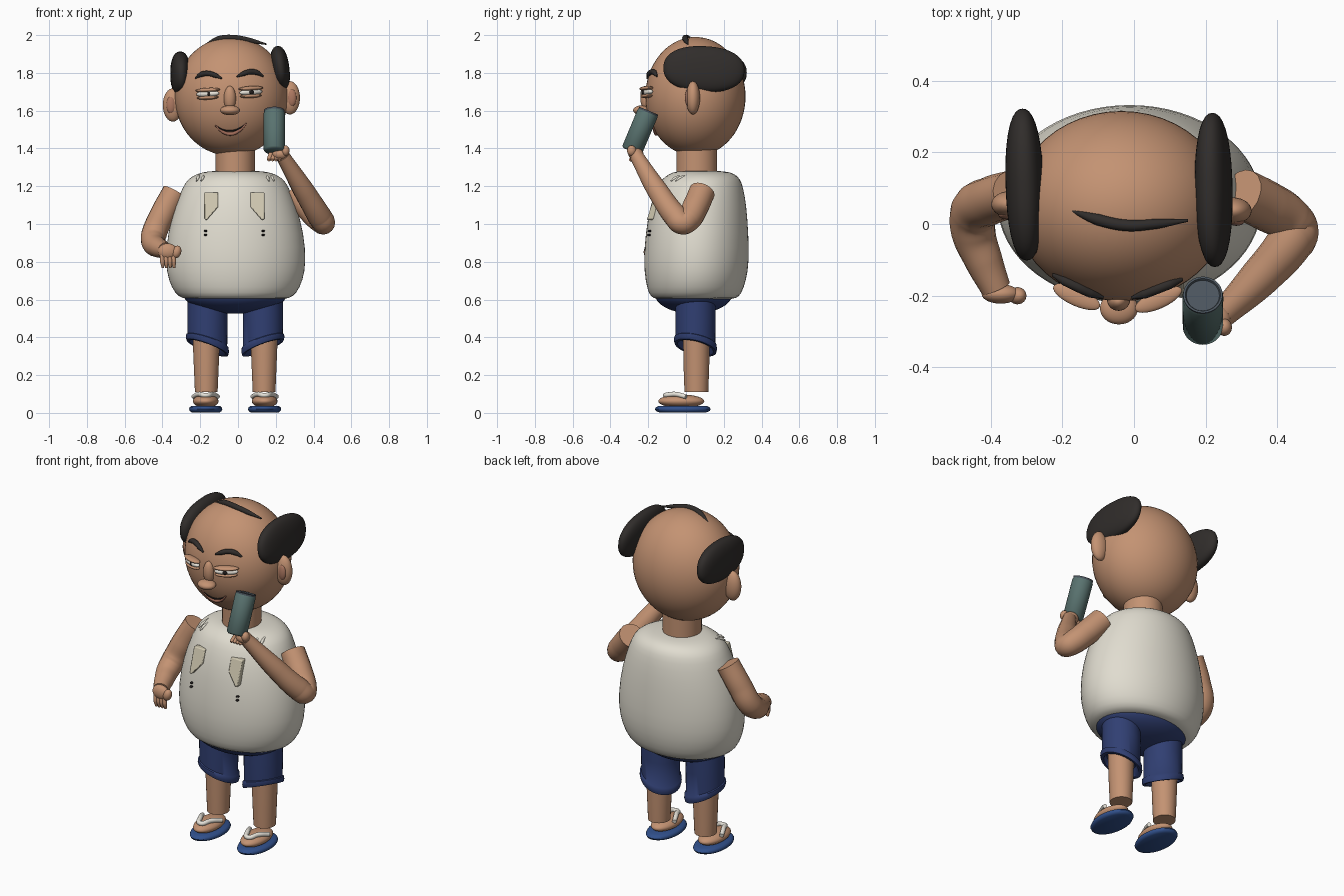
import bpy, bmesh, math
from mathutils import Vector

if "Cube" in bpy.data.objects:
    bpy.data.objects.remove(bpy.data.objects["Cube"])


def mat(name, rgb):
    m = bpy.data.materials.new(name)
    m.diffuse_color = (*rgb, 1)
    m.use_nodes = True
    m.node_tree.nodes["Principled BSDF"].inputs["Base Color"].default_value = m.diffuse_color
    return m


SKIN = mat("skin", (0.55, 0.29, 0.17))
EAR = mat("inner_skin", (0.42, 0.19, 0.12))
HAIR = mat("hair", (0.03, 0.026, 0.024))
SHIRT = mat("shirt", (0.75, 0.72, 0.63))
POCKET = mat("pocket", (0.62, 0.57, 0.43))
SHORTS = mat("shorts", (0.03, 0.05, 0.17))
SOLE = mat("sole", (0.03, 0.08, 0.26))
WHITE = mat("white", (0.8, 0.77, 0.7))
CAN = mat("can", (0.1, 0.17, 0.16))
LID = mat("can_lid", (0.07, 0.09, 0.11))
DARK = mat("dark", (0.015, 0.012, 0.012))
LIP = mat("lip", (0.36, 0.15, 0.1))
CX = -0.015


def finish(bm, name, m, angle=50):
    bmesh.ops.recalc_face_normals(bm, faces=bm.faces)
    me = bpy.data.meshes.new(name)
    bm.to_mesh(me)
    bm.free()
    ob = bpy.data.objects.new(name, me)
    bpy.context.collection.objects.link(ob)
    me.materials.append(m)
    bpy.ops.object.select_all(action='DESELECT')
    ob.select_set(True)
    bpy.context.view_layer.objects.active = ob
    bpy.ops.object.shade_smooth_by_angle(angle=math.radians(angle))
    return ob


def ball(name, loc, rad, m, rot=(0, 0, 0), p=2, seg=28):
    """Ellipsoid; p above 2 makes it boxier."""
    bm = bmesh.new()
    bmesh.ops.create_uvsphere(bm, u_segments=seg, v_segments=seg * 2 // 3, radius=1)
    for v in bm.verts:
        n = sum(abs(c) ** p for c in v.co) ** (1 / p)
        v.co = Vector(c / n * r for c, r in zip(v.co, rad))
    ob = finish(bm, name, m)
    ob.location, ob.rotation_euler = loc, rot
    return ob


def loft(name, rings, m, warp=None, seg=40, caps=True):
    """Skin over elliptical rings (cx, cy, z, rx, ry)."""
    bm = bmesh.new()
    loops = []
    for cx, cy, z, rx, ry in rings:
        loops.append([])
        for i in range(seg):
            a = 2 * math.pi * i / seg
            co = Vector((cx + rx * math.cos(a), cy + ry * math.sin(a), z))
            loops[-1].append(bm.verts.new(warp(co) if warp else co))
    for a, b in zip(loops, loops[1:]):
        for i in range(seg):
            j = (i + 1) % seg
            bm.faces.new((a[i], a[j], b[j], b[i]))
    if caps:
        bm.faces.new(loops[0])
        bm.faces.new(loops[-1])
    return finish(bm, name, m)


def tube(name, pts, m):
    """Smooth tube through (x, y, z, radius) points."""
    cu = bpy.data.curves.new(name, 'CURVE')
    cu.dimensions = '3D'
    cu.bevel_depth, cu.bevel_resolution, cu.use_fill_caps = 1, 6, True
    s = cu.splines.new('BEZIER')
    s.bezier_points.add(len(pts) - 1)
    for b, (x, y, z, r) in zip(s.bezier_points, pts):
        b.co, b.radius = (x, y, z), r
        b.handle_left_type = b.handle_right_type = 'AUTO'
    ob = bpy.data.objects.new(name, cu)
    bpy.context.collection.objects.link(ob)
    bpy.ops.object.select_all(action='DESELECT')
    ob.select_set(True)
    bpy.context.view_layer.objects.active = ob
    bpy.ops.object.convert(target='MESH')
    ob = bpy.context.object
    ob.data.materials.clear()
    ob.data.materials.append(m)
    bpy.ops.object.shade_smooth_by_angle(angle=math.radians(50))


HEAD, HR = Vector((-0.035, 0.05, 1.675)), (0.3, 0.265, 0.315)


def face_y(x, z, out=0.0):
    """Front surface of the head at x, z."""
    q = 1 - ((x - HEAD.x) / HR[0]) ** 2 - ((z - HEAD.z) / HR[2]) ** 2
    return HEAD.y - HR[1] * math.sqrt(max(q, 0)) - out


# Head, neck and ears
ball("head", HEAD, HR, SKIN, seg=48)
loft("neck", [(CX, 0.057, 1.24, 0.105, 0.108), (CX, 0.057, 1.42, 0.105, 0.108)], SKIN)
for side, x, y, z in (("left", -0.345, 0.055, 1.63), ("right", 0.275, 0.037, 1.668)):
    s = -1 if side == "left" else 1
    ball(side + "_ear", (x, y, z), (0.053, 0.037, 0.088), SKIN)
    ball(side + "_inner_ear", (x + s * 0.01, y - 0.028, z), (0.024, 0.014, 0.045), EAR)

# Side hair and top strand
ball("left_side_hair", (-0.305, 0.11, 1.795), (0.053, 0.212, 0.117), HAIR, (0.05, 0, 0.03), 2.3, 36)
ball("right_side_hair", (0.222, 0.095, 1.82), (0.05, 0.215, 0.122), HAIR, (-0.05, -0.12, 0.02), 2.3, 36)
tube("top_hair_strand", [(-0.18, 0.04, 1.945, 0.004), (-0.1, 0.012, 1.98, 0.016), (-0.02, -0.004, 1.985, 0.016),
                         (0.06, 0.0, 1.972, 0.014), (0.15, 0.01, 1.952, 0.004)], HAIR)

# Eyes and brows
for side, x, z, s in (("left", -0.16, 1.689, -1), ("right", 0.068, 1.698, 1)):
    y, rot = face_y(x, z), (0, -0.05, s * 0.42)
    ball(side + "_eye", (x, y - 0.01, z), (0.066, 0.022, 0.018), WHITE, rot)
    ball(side + "_upper_lid", (x, y - 0.012, z + 0.02), (0.071, 0.026, 0.012), SKIN, rot)
    ball(side + "_lower_lid", (x, y - 0.01, z - 0.02), (0.062, 0.024, 0.011), SKIN, rot)
    ball(side + "_pupil", (x + 0.005, y - 0.03, z), (0.014, 0.006, 0.011), DARK, rot)
    pts = [(-0.07, -0.012, 0.005), (-0.035, 0.008, 0.014), (0, 0.012, 0.014), (0.035, 0.002, 0.013), (0.07, -0.014, 0.004)]
    bz = z + 0.096
    tube(side + "_brow", [(x - s * 0.004 + s * -dx, face_y(x - s * dx, bz + dz, 0.008), bz + dz, r)
                          for dx, dz, r in pts], HAIR)

# Nose and mouth
ball("nose_bridge", (-0.043, -0.212, 1.665), (0.032, 0.03, 0.066), SKIN, (0.05, 0, 0))
ball("nose_tip", (-0.042, -0.235, 1.602), (0.053, 0.045, 0.026), SKIN)
for name, drop, m, r in (("upper_lip", 0.034, DARK, 0.004), ("lower_lip", 0.05, LIP, 0.009)):
    pts = []
    for t in (-1, -0.5, 0, 0.5, 1):
        x, z = -0.037 + 0.082 * t, 1.527 + 0.006 * t - drop * (1 - t * t)
        pts.append((x, face_y(x, z, 0.002), z, r * (1.1 - 0.7 * t * t)))
    tube(name, pts, m)

# Shirt body
shirt = [(0.6, 0.24, 0.18, 0.045), (0.606, 0.285, 0.222, 0.046), (0.63, 0.322, 0.247, 0.048),
         (0.7, 0.358, 0.268, 0.052), (0.8, 0.375, 0.281, 0.055), (0.95, 0.363, 0.274, 0.058),
         (1.1, 0.322, 0.256, 0.065), (1.2, 0.28, 0.228, 0.075), (1.24, 0.252, 0.206, 0.08),
         (1.267, 0.205, 0.173, 0.085), (1.279, 0.15, 0.13, 0.08), (1.282, 0.08, 0.07, 0.07)]
ob = loft("shirt", [(CX + 0.003, cy, z, rx, ry) for z, rx, ry, cy in shirt], SHIRT, seg=32)
ob.modifiers.new("smooth", 'SUBSURF').levels = 1

# Chest flaps, small buttons and shoulder folds
for side, s, cx in (("left", -1, -0.142), ("right", 1, 0.103)):
    bm = bmesh.new()
    outline = [(0.037, 1.167), (-0.037, 1.167), (-0.037, 1.09), (0.024, 1.02), (0.037, 1.026)]
    face = bm.faces.new([bm.verts.new((cx + s * x, -0.162 - (1.167 - z) * 0.31, z)) for x, z in outline])
    ext = bmesh.ops.extrude_face_region(bm, geom=[face])
    bmesh.ops.translate(bm, vec=(0, 0.035, 0), verts=[v for v in ext["geom"] if isinstance(v, bmesh.types.BMVert)])
    ob = finish(bm, side + "_chest_flap", POCKET, 30)
    bev = ob.modifiers.new("round", 'BEVEL')
    bev.width, bev.segments = 0.005, 2
    for k, z in enumerate((0.963, 0.942)):
        ball(f"{side}_button_{k}", (cx + s * 0.03, -0.193 - k * 0.003, z), (0.009, 0.01, 0.006), DARK, seg=12)
    for k, d in enumerate((0, 0.025)):
        x = CX + s * (0.205 - d)
        tube(f"{side}_shoulder_fold_{k}", [(x, -0.055 - d, 1.228, 0.003), (x - s * 0.008, -0.03 - d, 1.244, 0.009),
                                           (x - s * 0.015, 0.015 - d, 1.26, 0.003)], SHIRT)

# Shorts seat
ball("shorts_seat", (CX, 0.04, 0.63), (0.275, 0.205, 0.105), SHORTS, seg=40)

for side, s in (("left", -1), ("right", 1)):
    # Shorts leg with a slanted turned-up cuff
    lx = CX + s * 0.147

    def slant(v):
        w = max(0, (0.6 - v.z) / 0.25)
        v.z += w * ((v.x - lx) * s * 0.36 - (v.y - 0.05) * 0.22)
        return v
    prof = [(0.62, 0.105), (0.5, 0.106), (0.385, 0.105), (0.38, 0.112), (0.36, 0.114), (0.345, 0.11), (0.345, 0.095), (0.38, 0.08)]
    loft(side + "_shorts_leg", [(lx, 0.05, z, r, r) for z, r in prof], SHORTS, slant)
    # Lower leg
    cx = CX + s * 0.153
    loft(side + "_calf", [(cx, 0.055, 0.11, 0.06, 0.063), (cx, 0.055, 0.25, 0.066, 0.068), (cx, 0.055, 0.42, 0.073, 0.071)], SKIN)
    # Sandal and foot
    fx = CX + s * 0.156
    loft(side + "_sole", [(fx, -0.017, z, 0.088 * k, 0.148 * k) for z, k in
                          ((0.003, 0.85), (0.01, 0.96), (0.02, 1), (0.03, 0.96), (0.037, 0.85))], SOLE)
    ball(side + "_foot", (fx, -0.025, 0.062), (0.068, 0.122, 0.035), SKIN)
    tube(side + "_strap", [(fx - 0.064, 0.0, 0.086, 0.012), (fx - 0.035, -0.06, 0.099, 0.013), (fx, -0.11, 0.093, 0.013),
                           (fx + 0.035, -0.06, 0.099, 0.013), (fx + 0.064, 0.0, 0.086, 0.012)], WHITE)

# Lowered arm and hand
tube("left_arm", [(-0.335, 0.085, 1.17, 0.066), (-0.4, 0.065, 1.05, 0.067), (-0.445, 0.035, 0.945, 0.067),
                  (-0.448, -0.02, 0.9, 0.062), (-0.42, -0.1, 0.875, 0.053), (-0.385, -0.18, 0.86, 0.042)], SKIN)
ball("left_palm", (-0.372, -0.195, 0.855), (0.053, 0.027, 0.042), SKIN)
ball("left_thumb", (-0.325, -0.2, 0.852), (0.024, 0.024, 0.034), SKIN, (0, 0.3, 0))
for i in range(4):
    x = -0.402 + i * 0.02
    tube(f"left_finger_{i}", [(x, -0.2, 0.84, 0.012), (x + 0.002, -0.205, 0.8, 0.012), (x + 0.004, -0.2, 0.768, 0.007)], SKIN)

# Raised arm and hand
tube("right_arm", [(0.3, 0.085, 1.17, 0.07), (0.37, 0.05, 1.09, 0.07), (0.43, 0.012, 1.025, 0.067),
                   (0.452, -0.02, 1.007, 0.062), (0.432, -0.055, 1.04, 0.064), (0.35, -0.15, 1.175, 0.056),
                   (0.237, -0.262, 1.36, 0.037)], SKIN)
ball("right_palm", (0.225, -0.265, 1.37), (0.045, 0.04, 0.033), SKIN)
ball("right_thumb", (0.252, -0.288, 1.388), (0.021, 0.024, 0.028), SKIN)
for i in range(4):
    x = 0.165 + i * 0.019
    tube(f"right_finger_{i}", [(x + 0.01, -0.265, 1.375, 0.012), (x, -0.285, 1.345, 0.012), (x - 0.002, -0.3, 1.338, 0.007)], SKIN)

# Drink can, tilted back towards the mouth
for name, prof, m in (
        ("drink_can", [(-0.117, 0.046), (-0.108, 0.056), (0.1, 0.057), (0.109, 0.053)], CAN),
        ("can_rim", [(0.106, 0.054), (0.117, 0.055), (0.117, 0.049), (0.111, 0.046)], LID)):
    ob = loft(name, [(0, 0, z, r, r) for z, r in prof], m)
    ob.location, ob.rotation_euler = (0.192, -0.243, 1.492), (math.radians(-23), 0, 0)
